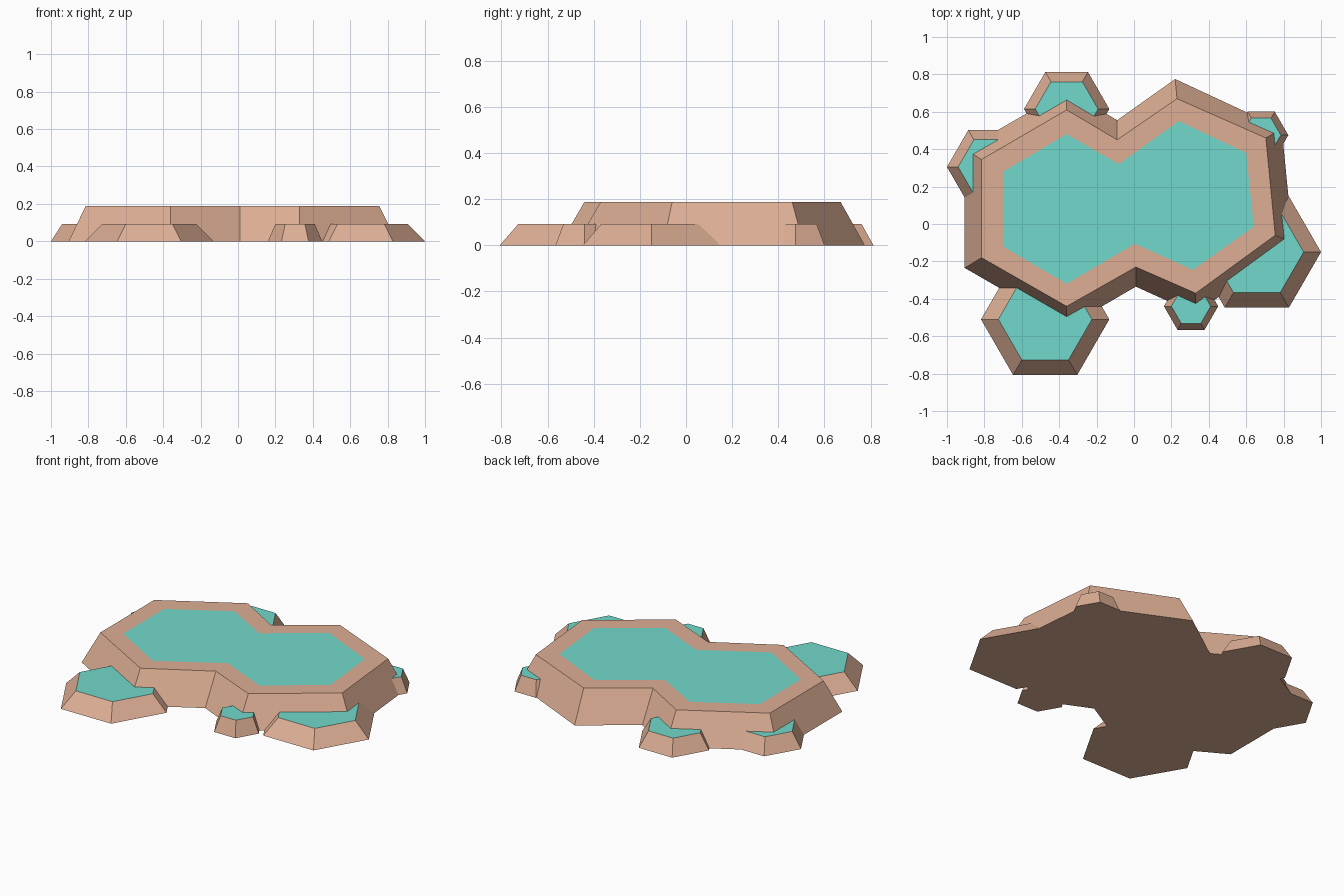
import bpy
import bmesh
import math

if "Cube" in bpy.data.objects:
    bpy.data.objects.remove(bpy.data.objects["Cube"])


def make_material(name, color):
    mat = bpy.data.materials.new(name)
    mat.diffuse_color = (*color, 1.0)
    mat.use_nodes = True
    mat.node_tree.nodes["Principled BSDF"].inputs["Base Color"].default_value = mat.diffuse_color
    return mat


CLAY = make_material("clay", (0.73, 0.43, 0.30))
WATER = make_material("water_turquoise", (0.165, 0.69, 0.60))


def terrace(name, rings, water_cap):
    """Stack matching rings of 3D points: open sides between them, capped at both ends."""
    bm = bmesh.new()
    loops = [[bm.verts.new(p) for p in ring] for ring in rings]
    n = len(loops[0])
    for low, high in zip(loops, loops[1:]):
        for i in range(n):
            j = (i + 1) % n
            bm.faces.new((low[i], low[j], high[j], high[i]))
    bm.faces.new(loops[0][::-1])
    cap = bm.faces.new(loops[-1])
    cap.material_index = 1 if water_cap else 0
    bm.normal_update()
    mesh = bpy.data.meshes.new(name)
    bm.to_mesh(mesh)
    bm.free()
    mesh.materials.append(CLAY)
    mesh.materials.append(WATER)
    obj = bpy.data.objects.new(name, mesh)
    bpy.context.collection.objects.link(obj)
    return obj


def at_height(points, z):
    return [(x, y, z) for x, y in points]


def hexagon(cx, cy, r):
    return [(cx + r * math.cos(k * math.pi / 3), cy + r * math.sin(k * math.pi / 3))
            for k in range(6)]


# Main plateau: foot, rim and pool outlines, counter-clockwise from the left front corner
foot = [(-0.905, -0.235), (-0.36, -0.55), (0.01, -0.335), (0.33, -0.48), (0.85, -0.10),
        (0.79, 0.51), (0.22, 0.775), (-0.09, 0.555), (-0.36, 0.715), (-0.905, 0.40)]
rim = [(-0.815, -0.18), (-0.36, -0.44), (0.01, -0.23), (0.33, -0.37), (0.755, -0.06),
       (0.705, 0.46), (0.23, 0.67), (-0.09, 0.45), (-0.36, 0.61), (-0.815, 0.345)]
pool = [(-0.70, -0.12), (-0.36, -0.32), (0.005, -0.105), (0.315, -0.245), (0.64, -0.015),
        (0.60, 0.38), (0.24, 0.55), (-0.08, 0.32), (-0.36, 0.48), (-0.70, 0.28)]
TOP = 0.188
terrace("main_terrace", [at_height(foot, 0), at_height(rim, TOP), at_height(pool, TOP)], True)

# Small hexagonal side pools: name, centre, foot radius, top radius
LEDGE = 0.093
side_pools = [
    ("front_left_pool", -0.475, -0.51, 0.343, 0.25),
    ("right_pool", 0.657, -0.15, 0.343, 0.25),
    ("front_small_pool", 0.305, -0.44, 0.145, 0.105),
    ("back_right_small_pool", 0.68, 0.475, 0.145, 0.105),
    ("back_pool", -0.36, 0.615, 0.228, 0.168),
    ("left_pool", -0.772, 0.305, 0.228, 0.168),
]
for name, cx, cy, r_foot, r_top in side_pools:
    terrace(name, [at_height(hexagon(cx, cy, r_foot), 0),
                   at_height(hexagon(cx, cy, r_top), LEDGE)], True)
